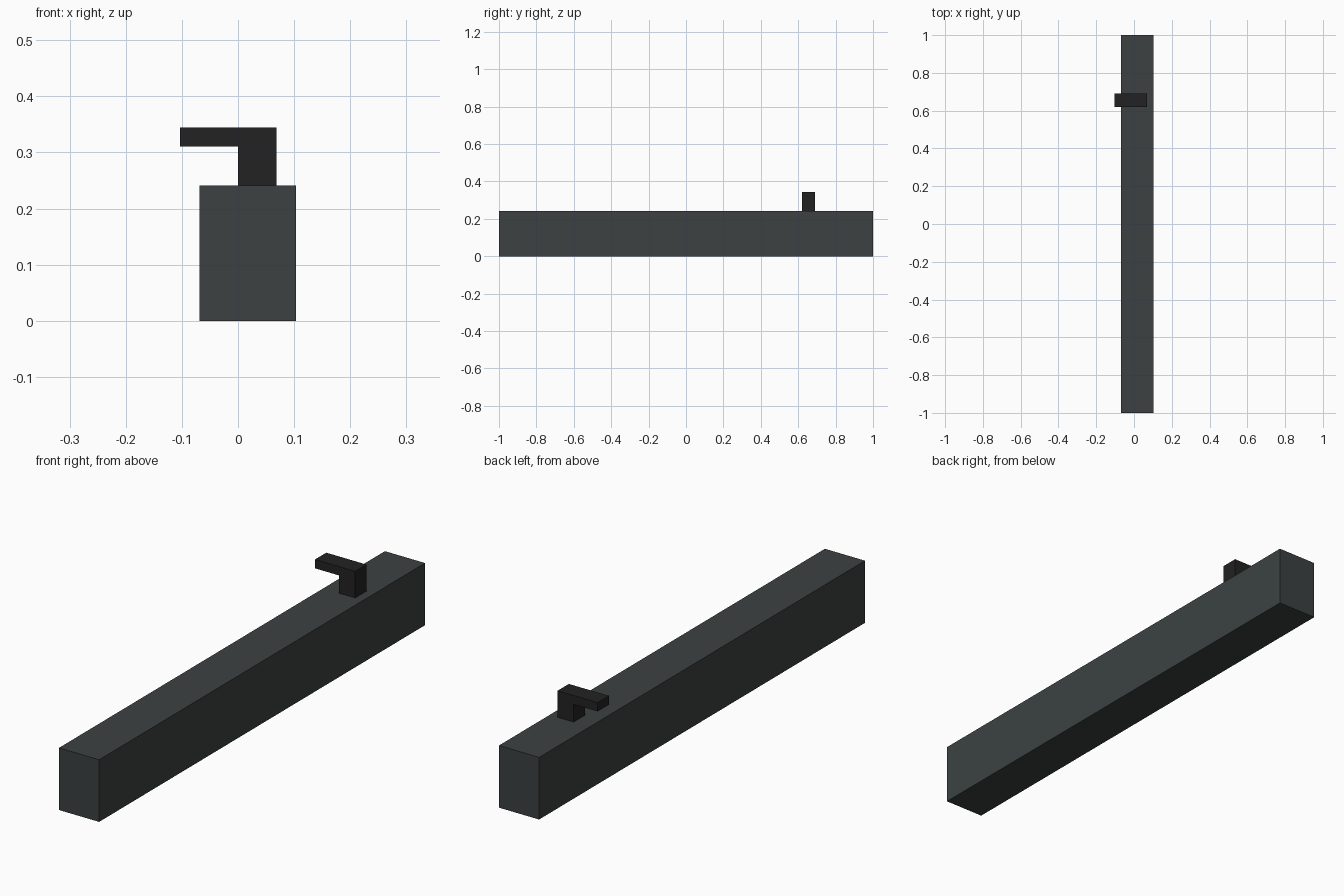
import bpy
import bmesh

if "Cube" in bpy.data.objects:
    bpy.data.objects.remove(bpy.data.objects["Cube"])

U = 2 / 58  # the model is laid out on a regular module


def material(name, rgb):
    m = bpy.data.materials.new(name)
    m.diffuse_color = (*rgb, 1)
    m.use_nodes = True
    m.node_tree.nodes["Principled BSDF"].inputs["Base Color"].default_value = m.diffuse_color
    return m


def extrude_profile(name, profile, y0, y1, mat):
    """Extrude a closed front-facing (x, z) outline from y0 to y1."""
    bm = bmesh.new()
    face = bm.faces.new([bm.verts.new((x * U, y0 * U, z * U)) for x, z in profile])
    ext = bmesh.ops.extrude_face_region(bm, geom=[face])
    verts = [g for g in ext["geom"] if isinstance(g, bmesh.types.BMVert)]
    bmesh.ops.translate(bm, verts=verts, vec=(0, (y1 - y0) * U, 0))
    bmesh.ops.recalc_face_normals(bm, faces=bm.faces)
    mesh = bpy.data.meshes.new(name)
    bm.to_mesh(mesh)
    bm.free()
    mesh.materials.append(mat)
    obj = bpy.data.objects.new(name, mesh)
    bpy.context.collection.objects.link(obj)
    return obj


slate = material("slate_grey", (0.045, 0.053, 0.053))
black = material("soft_black", (0.016, 0.016, 0.016))

# Long rectangular bar
extrude_profile("bar", [(-2, 0), (3, 0), (3, 7), (-2, 7)], -29, 29, slate)

# Bent handle: post with an arm overhanging the left side
extrude_profile("handle", [(0, 7), (2, 7), (2, 10), (-3, 10), (-3, 9), (0, 9)],
                18, 20, black)
